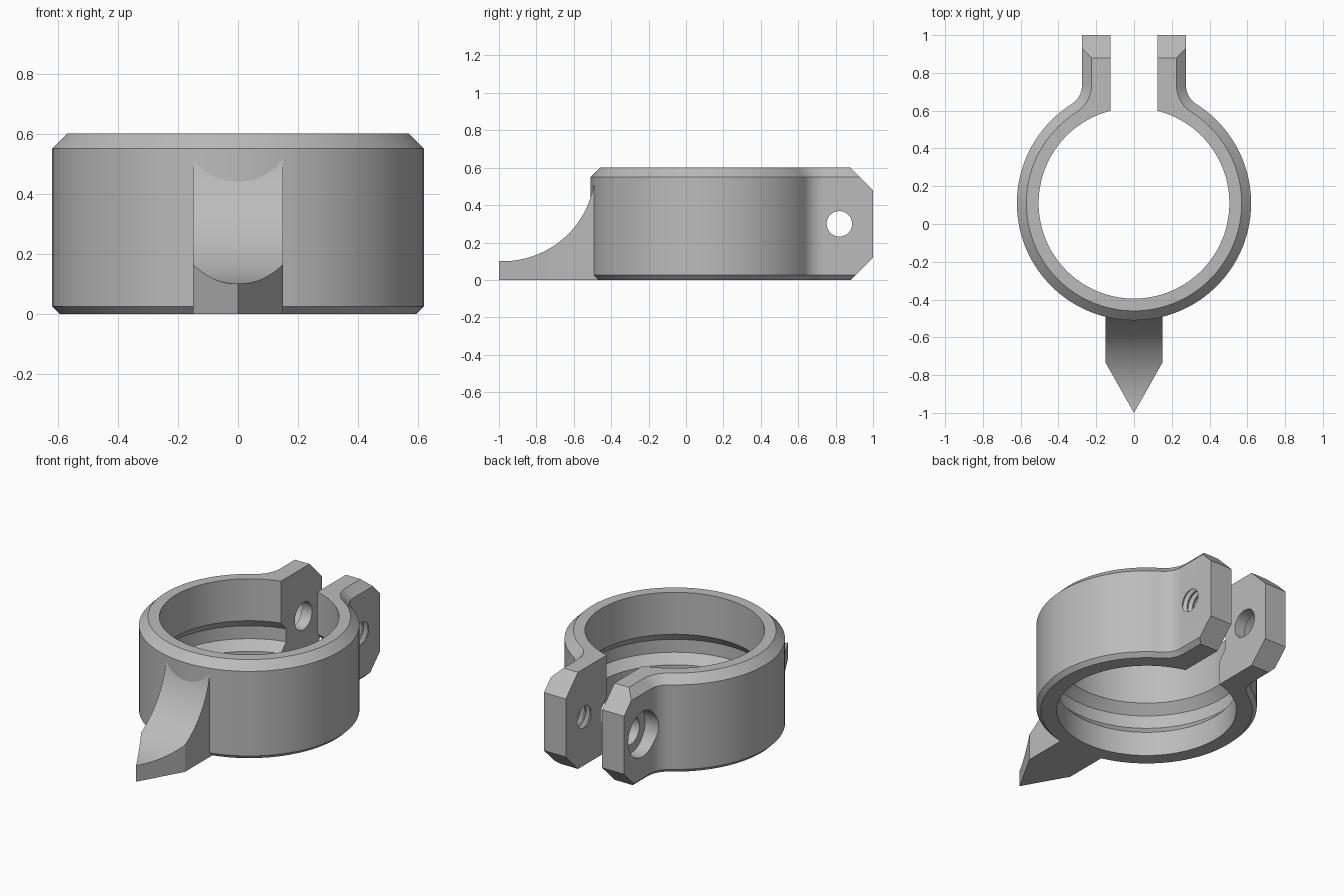
import bpy, bmesh
from math import pi, cos, sin, atan2, sqrt
from mathutils import Vector

cube = bpy.data.objects.get("Cube")
if cube:
    bpy.data.objects.remove(cube, do_unlink=True)

metal = bpy.data.materials.new("plain_grey")
metal.use_nodes = True
GREY = (0.5, 0.5, 0.5, 1)
metal.diffuse_color = GREY
metal.node_tree.nodes["Principled BSDF"].inputs["Base Color"].default_value = GREY

CY = 0.11            # ring centre along y
R_OUT, R_IN = 0.62, 0.505
EAR_IN, EAR_OUT = 0.125, 0.275
FILLET = 0.12
HEIGHT = 0.6
HOLE_Y, HOLE_Z = 0.82, 0.3


def loft(name, rings):
    """Closed solid through rings that all have the same point count."""
    bm = bmesh.new()
    loops = [[bm.verts.new(p) for p in ring] for ring in rings]
    n = len(loops[0])
    for a, b in zip(loops, loops[1:]):
        for i in range(n):
            j = (i + 1) % n
            bm.faces.new((a[i], a[j], b[j], b[i]))
    bm.faces.new(loops[0][::-1])
    bm.faces.new(loops[-1])
    bmesh.ops.recalc_face_normals(bm, faces=bm.faces)
    mesh = bpy.data.meshes.new(name)
    bm.to_mesh(mesh)
    bm.free()
    obj = bpy.data.objects.new(name, mesh)
    bpy.context.collection.objects.link(obj)
    mesh.materials.append(metal)
    return obj


def turned(name, profile, axis, count):
    """Revolve (radius, position) pairs about the ring axis or the screw axis."""
    rings = []
    for r, t in profile:
        pts = [(r * cos(2 * pi * i / count), r * sin(2 * pi * i / count)) for i in range(count)]
        if axis == "Z":
            rings.append([(u, CY + v, t) for u, v in pts])
        else:
            rings.append([(t, HOLE_Y + u, HOLE_Z + v) for u, v in pts])
    return loft(name, rings)


def cut(target, cutter):
    cutter.hide_render = True
    mod = target.modifiers.new("cut", "BOOLEAN")
    mod.operation, mod.solver, mod.object = "DIFFERENCE", "EXACT", cutter
    bpy.context.view_layer.objects.active = target
    bpy.ops.object.modifier_apply(modifier=mod.name)
    bpy.data.objects.remove(cutter, do_unlink=True)


def smooth(obj):
    bpy.ops.object.select_all(action="DESELECT")
    obj.select_set(True)
    bpy.context.view_layer.objects.active = obj
    bpy.ops.object.shade_smooth_by_angle(angle=pi / 7)


def outline(inset, z):
    """Ring with two ears, seen from above, shrunk by inset."""
    fx = EAR_OUT + FILLET
    fy = sqrt((R_OUT + FILLET) ** 2 - fx ** 2)
    end = atan2(fy, fx)
    r, f = R_OUT - inset, FILLET + inset
    half = []
    for i in range(49):
        a = -pi / 2 + (end + pi / 2) * i / 48
        half.append((r * cos(a), CY + r * sin(a)))
    for i in range(1, 11):
        a = pi + end * (1 - i / 10)
        half.append((fx + f * cos(a), CY + fy + f * sin(a)))
    half += [(EAR_OUT - inset, 1), (EAR_IN, 1), (EAR_IN, 0.3)]
    other = [(-x, y) for x, y in half[:0:-1]]
    return [(x, y, z) for x, y in half + other]


# Clamp body with chamfered outer rims
body = loft("clamp_ring", [outline(0.025, 0), outline(0, 0.025),
                           outline(0, HEIGHT - 0.05), outline(0.05, HEIGHT)])

# Bore with an internal groove
R_GROOVE = R_IN + 0.05
cut(body, turned("bore_cutter", [(R_IN, -0.1), (R_IN, 0.15), (R_GROOVE, 0.205),
                                 (R_GROOVE, 0.285), (R_IN, 0.34), (R_IN, 0.7)], "Z", 112))

# Sloped corners on the ear ends
for side, z_edge in ((1, HEIGHT), (-1, 0)):
    corner = [(0.88 - 0.1, z_edge + side * 0.1), (1.1, z_edge + side * 0.1),
              (1.1, z_edge - side * 0.22)]
    cut(body, loft("corner_cutter", [[(x, y, z) for y, z in corner] for x in (-0.5, 0.5)]))

# Clearance hole with a counterbore in one ear
cut(body, turned("screw_hole_cutter", [(0.14, -0.5), (0.14, -0.195),
                                       (0.085, -0.195), (0.085, 0)], "X", 48))

# Threaded hole in the other ear
thread = [(0.068, 0.05)]
pitch = (EAR_OUT - EAR_IN) / 4
for k in range(4):
    x = EAR_IN + k * pitch
    thread += [(0.068, x + 0.1 * pitch), (0.088, x + 0.45 * pitch),
               (0.088, x + 0.6 * pitch), (0.068, x + 0.95 * pitch)]
thread.append((0.068, 0.35))
cut(body, turned("thread_cutter", thread, "X", 40))
smooth(body)

# Pointer with a concave top and a sharp tip
HALF_W, TIP, SHOULDER = 0.15, -1.0, -0.735
ARC_Y, ARC_R = -0.98, 0.495
side_profile = [(-0.46, 0), (TIP - 0.05, 0), (TIP - 0.05, 0.1)]
for i in range(29):
    a = 1.41 * i / 28
    side_profile.append((ARC_Y + ARC_R * sin(a), 0.1 + ARC_R * (1 - cos(a))))
side_profile.append((-0.46, side_profile[-1][1]))
pointer = loft("pointer", [[(x, y, z) for y, z in side_profile] for x in (-HALF_W, HALF_W)])
bm = bmesh.new()
bm.from_mesh(pointer.data)
for s in (-1, 1):
    res = bmesh.ops.bisect_plane(bm, geom=bm.verts[:] + bm.edges[:] + bm.faces[:],
                                 plane_co=Vector((0, TIP, 0)),
                                 plane_no=Vector((s * (SHOULDER - TIP), -HALF_W, 0)),
                                 clear_outer=True)
    rim = [e for e in bm.edges if e.is_boundary]
    bmesh.ops.holes_fill(bm, edges=rim, sides=0)
bmesh.ops.recalc_face_normals(bm, faces=bm.faces)
bm.to_mesh(pointer.data)
bm.free()
smooth(pointer)
